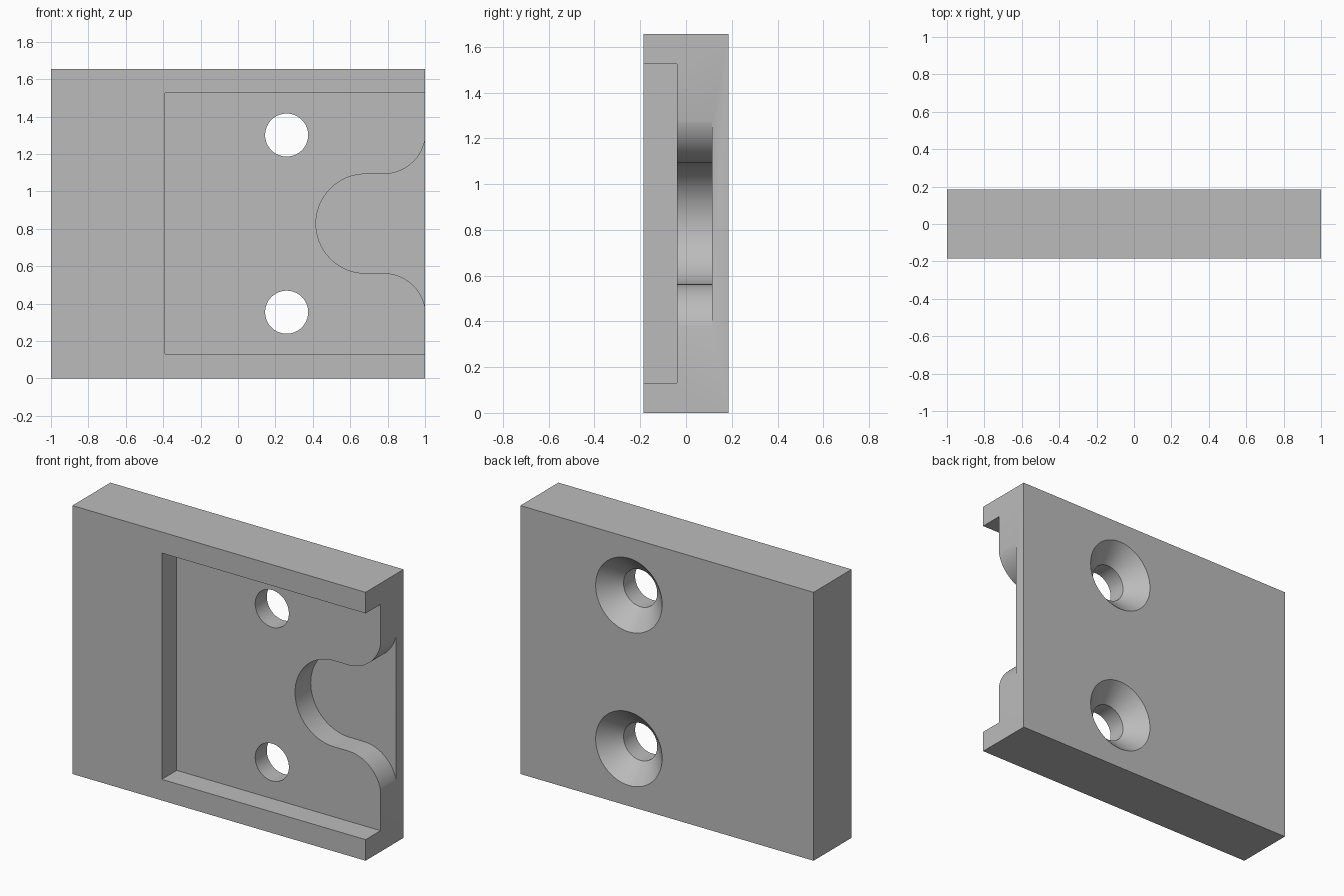
import bpy, bmesh
from math import pi, sin, cos, sqrt, asin, radians

default = bpy.data.objects.get("Cube")
if default:
    bpy.data.objects.remove(default, do_unlink=True)

WIDTH, HEIGHT, HALF_DEPTH = 2.0, 1.655, 0.185
MID_Z = HEIGHT / 2
POCKET_FLOOR, NOTCH_FLOOR = -0.04, 0.113

grey = bpy.data.materials.new("plain grey")
grey.use_nodes = True
colour = (0.5, 0.5, 0.5, 1)
grey.diffuse_color = colour
grey.node_tree.nodes["Principled BSDF"].inputs["Base Color"].default_value = colour


def prism(name, outline, y0, y1):
    """Extrude an x-z outline from y0 to y1."""
    bm = bmesh.new()
    face = bm.faces.new([bm.verts.new((x, y0, z)) for x, z in outline])
    out = bmesh.ops.extrude_face_region(bm, geom=[face])
    verts = [v for v in out["geom"] if isinstance(v, bmesh.types.BMVert)]
    bmesh.ops.translate(bm, verts=verts, vec=(0, y1 - y0, 0))
    bmesh.ops.recalc_face_normals(bm, faces=bm.faces)
    return finish(name, bm)


def lathe(name, x, z, profile, steps=64):
    """Spin a (radius, y) profile around an axis along y."""
    bm = bmesh.new()
    rings = [[bm.verts.new((x + r * cos(2 * pi * i / steps), y, z + r * sin(2 * pi * i / steps)))
              for i in range(steps)] for r, y in profile]
    for a, b in zip(rings, rings[1:]):
        for i in range(steps):
            j = (i + 1) % steps
            bm.faces.new((a[i], a[j], b[j], b[i]))
    bm.faces.new(rings[0])
    bm.faces.new(rings[-1])
    bmesh.ops.recalc_face_normals(bm, faces=bm.faces)
    return finish(name, bm)


def finish(name, bm):
    mesh = bpy.data.meshes.new(name)
    bm.to_mesh(mesh)
    bm.free()
    mesh.materials.append(grey)
    obj = bpy.data.objects.new(name, mesh)
    bpy.context.collection.objects.link(obj)
    return obj


def rect(x0, x1, z0, z1):
    return [(x0, z0), (x1, z0), (x1, z1), (x0, z1)]


def arc(cx, cz, r, a0, a1, n):
    return [(cx + r * cos(a0 + (a1 - a0) * i / n), cz + r * sin(a0 + (a1 - a0) * i / n))
            for i in range(n + 1)]


# Solid block
plate = prism("mounting_plate", rect(-1, 1, 0, HEIGHT), -HALF_DEPTH, HALF_DEPTH)

# Pocket open at the left side
cutters = [prism("pocket_cutter", rect(-0.39, 1.2, 0.13, 1.525), -0.4, POCKET_FLOOR)]

# Keyhole notch: round end, short straight, flared mouth
r_end, r_flare, x_flare = 0.265, 0.226, 0.778
lip = asin((1 - x_flare) / r_flare)
upper = arc(x_flare, MID_Z + r_end + r_flare, r_flare, lip - pi / 2, -pi / 2, 24)
upper += arc(0.682, MID_Z, r_end, pi / 2, pi, 32)
lower = [(x, HEIGHT - z) for x, z in reversed(upper[:-1])]
mouth = [(1.2, lower[-1][1]), (1.2, upper[0][1])]
cutters.append(prism("notch_cutter", upper + lower + mouth, -0.3, NOTCH_FLOOR))

# Two screw holes countersunk from the back
for z in (0.354, HEIGHT - 0.354):
    profile = [(0.115, -0.3), (0.115, 0.073), (0.227, HALF_DEPTH), (0.227, 0.3)]
    cutters.append(lathe("screw_hole_cutter", 0.26, z, profile))

# Cut the block, then remove the cutters
bpy.context.view_layer.objects.active = plate
for cutter in cutters:
    cut = plate.modifiers.new(cutter.name, "BOOLEAN")
    cut.operation, cut.solver, cut.object = "DIFFERENCE", "EXACT", cutter
    bpy.ops.object.modifier_apply(modifier=cut.name)
    bpy.data.objects.remove(cutter, do_unlink=True)

# Smooth curved walls, sharp edges elsewhere
bpy.ops.object.select_all(action="DESELECT")
plate.select_set(True)
bpy.ops.object.shade_smooth_by_angle(angle=radians(30))
